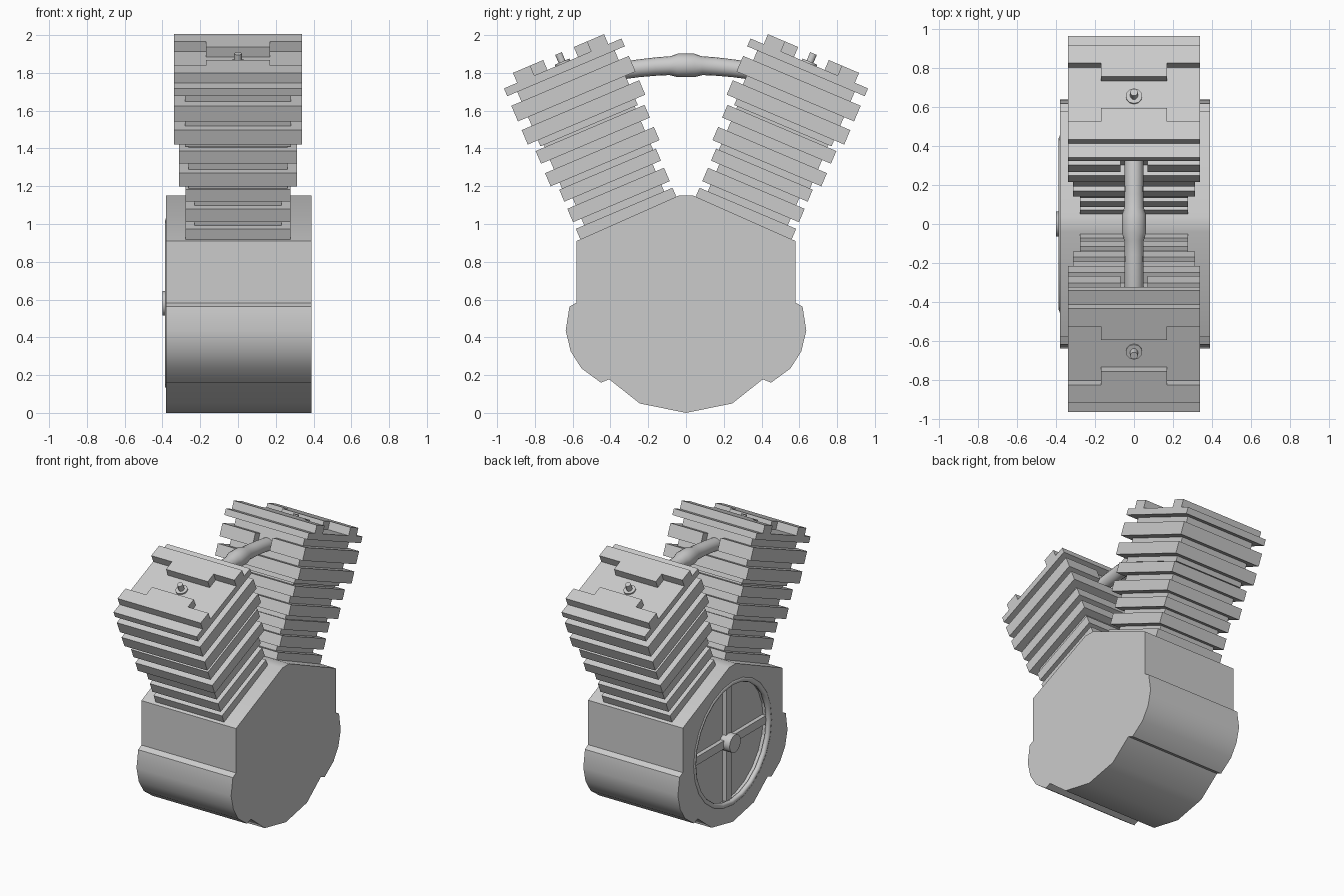
import bpy, bmesh
from math import sin, cos, pi, radians

if "Cube" in bpy.data.objects:
    bpy.data.objects.remove(bpy.data.objects["Cube"])

TILT = radians(23)   # lean of each cylinder
UC = -0.122          # cylinder axis offset along the fin direction


def finish(name, bm, smooth=None):
    bmesh.ops.recalc_face_normals(bm, faces=bm.faces)
    me = bpy.data.meshes.new(name)
    bm.to_mesh(me)
    bm.free()
    ob = bpy.data.objects.new(name, me)
    bpy.context.collection.objects.link(ob)
    if smooth:
        for p in me.polygons:
            p.use_smooth = True
        me.set_sharp_from_angle(angle=radians(smooth))
    return ob


def loft(name, rings, smooth=None, closed=False):
    """Skin a list of equal-length rings, capped unless closed."""
    bm = bmesh.new()
    vs = [[bm.verts.new(p) for p in r] for r in rings]
    n = len(vs[0])
    pairs = list(zip(vs, vs[1:])) + ([(vs[-1], vs[0])] if closed else [])
    for a, b in pairs:
        for i in range(n):
            j = (i + 1) % n
            bm.faces.new((a[i], a[j], b[j], b[i]))
    if not closed:
        bm.faces.new(vs[0])
        bm.faces.new(vs[-1])
    return finish(name, bm, smooth)


def circle(r, n, ph=0.0):
    return [(r * cos(2 * pi * i / n + ph), r * sin(2 * pi * i / n + ph)) for i in range(n)]


def x_solid(name, pts, x0, x1, smooth=None):
    """Extrude a (y, z) profile along x."""
    return loft(name, [[(x, y, z) for y, z in pts] for x in (x0, x1)], smooth)


def rect(a, b):
    return [(-a, -b), (a, -b), (a, b), (-a, b)]


# crankcase
half = [(0.04, 1.15), (0.58, 0.91), (0.58, 0.583), (0.617, 0.563), (0.637, 0.435),
        (0.61, 0.325), (0.553, 0.235), (0.45, 0.16), (0.407, 0.178), (0.245, 0.05)]
profile = half + [(0, 0)] + [(-y, z) for y, z in reversed(half)]
case = x_solid("crankcase", profile, -0.38, 0.39, 30)

# round recess in the left side
CZ, R = 0.58, 0.44
cut = x_solid("recess_cutter", [(y, z + CZ) for y, z in circle(R, 24)], -0.5, -0.32)
cut.hide_render = True
cut.hide_viewport = True
mod = case.modifiers.new("recess", 'BOOLEAN')
mod.object = cut
mod.operation = 'DIFFERENCE'
mod.solver = 'EXACT'

# recess rim, spokes and hub
rim = []
for c, s in circle(1, 24):
    rim.append([(-0.366 + a, (R + b) * c, (R + b) * s + CZ) for a, b in circle(0.02, 8)])
loft("recess_rim", rim, 50, closed=True)
x_solid("spoke_horizontal", [(y, z + CZ) for y, z in rect(0.43, 0.03)], -0.35, -0.31)
x_solid("spoke_vertical", [(y, z + CZ) for y, z in rect(0.03, 0.43)], -0.35, -0.31)
x_solid("hub", [(y, z + CZ) for y, z in circle(0.065, 16)], -0.40, -0.31, 40)

# cylinders: (half width, bottom, top) along the tilted axis
fins = [(0.278, 1.06, 1.125), (0.278, 1.163, 1.24), (0.278, 1.281, 1.35),
        (0.313, 1.384, 1.46), (0.313, 1.514, 1.587), (0.338, 1.635, 1.718)]
cores = [(0.23, 1.0, 1.33), (0.262, 1.33, 1.60), (0.28, 1.60, 1.93)]

for side, label in ((1, "rear"), (-1, "front")):
    def solid(name, pts, v0, v1, smooth=None):
        """Extrude an (x, u) profile along the tilted axis."""
        def place(x, u, v):
            u += UC
            return (x, side * (u * cos(TILT) + v * sin(TILT)), v * cos(TILT) - u * sin(TILT))
        return loft(f"{label}_{name}", [[place(x, u, v) for x, u in pts] for v in (v0, v1)], smooth)

    for i, (w, a, b) in enumerate(cores):
        solid(f"cylinder_core_{i + 1}", rect(w, w), a, b)
    for i, (w, a, b) in enumerate(fins):
        solid(f"cooling_fin_{i + 1}", rect(w, w), a, b)

    # top fin is notched round the pipe
    w = 0.338
    solid("notched_fin", [(-w, -w), (-0.07, -w), (-0.07, -0.27), (0.07, -0.27),
                          (0.07, -w), (w, -w), (w, w), (-w, w)], 1.768, 1.858)
    solid("head_plate", rect(w, w), 1.913, 1.958)

    # tabbed head strips
    for d, nm in ((1, "outer"), (-1, "inner")):
        strip = [(-w, 0.262), (w, 0.262), (w, 0.163), (0.17, 0.163),
                 (0.17, 0.088), (-0.17, 0.088), (-0.17, 0.163), (-w, 0.163)]
        solid(f"head_strip_{nm}", [(x, d * u) for x, u in strip], 1.95, 2.015)

    # spark plug
    solid("plug_base", circle(0.042, 12), 1.95, 1.968, 40)
    solid("plug_tip", circle(0.02, 10), 1.95, 2.015, 40)

# intake pipe with a central swelling
side_secs = [(0.045, 0.062), (0.085, 0.05), (0.16, 0.049), (0.24, 0.048), (0.30, 0.048), (0.35, 0.048)]
secs = [(-y, r) for y, r in reversed(side_secs)] + side_secs
loft("intake_pipe", [[(a, y - 0.5 * y * b, 1.84 - 0.25 * y * y + b) for a, b in circle(r, 16)]
                     for y, r in secs], 40)
